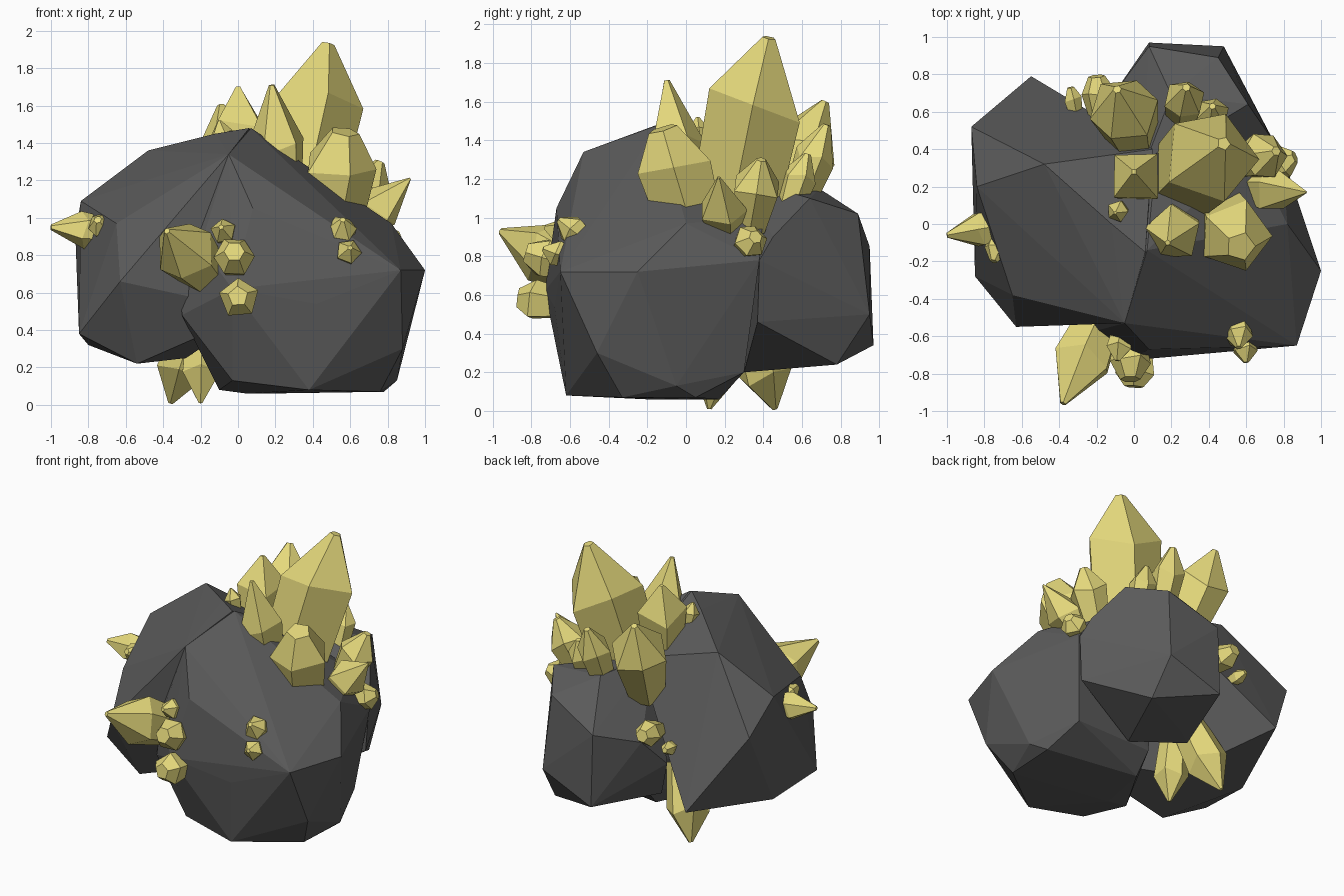
import bpy, bmesh, math
from mathutils import Vector

cube = bpy.data.objects.get("Cube")
if cube:
    bpy.data.objects.remove(cube, do_unlink=True)


def material(name, color):
    m = bpy.data.materials.new(name)
    m.use_nodes = True
    m.diffuse_color = color
    bsdf = m.node_tree.nodes["Principled BSDF"]
    bsdf.inputs["Base Color"].default_value = color
    bsdf.inputs["Roughness"].default_value = 0.8
    return m


STONE = material("dark stone", (0.105, 0.105, 0.105, 1))
YELLOW = material("yellow crystal", (0.78, 0.69, 0.2, 1))


def finish(bm, name, mat):
    bmesh.ops.recalc_face_normals(bm, faces=bm.faces[:])
    mesh = bpy.data.meshes.new(name)
    bm.to_mesh(mesh)
    bm.free()
    mesh.materials.append(mat)
    ob = bpy.data.objects.new(name, mesh)
    bpy.context.collection.objects.link(ob)
    return ob


def boulder(name, corners):
    """Faceted stone lump wrapped around a few corner points."""
    bm = bmesh.new()
    for c in corners:
        bm.verts.new(c)
    bmesh.ops.convex_hull(bm, input=bm.verts[:])
    loose = [v for v in bm.verts if not v.link_faces]
    bmesh.ops.delete(bm, geom=loose, context='VERTS')
    return finish(bm, name, STONE)


def crystal(name, base, tip, radius, sides=6, waist=0.55, turn=0.0, cap=0.14, foot=0.7):
    """Faceted gem: narrow foot, wide waist, blunt point."""
    base, tip = Vector(base), Vector(tip)
    axis = tip - base
    rot = Vector((0, 0, 1)).rotation_difference(axis)
    bm = bmesh.new()
    rings = []
    for t, r in ((0, foot), (waist, 1), (1, cap)):
        ring = []
        for i in range(sides):
            a = turn + math.tau * i / sides
            # alternate the waist height for a natural cut
            lift = 0.04 * (-1) ** i if t == waist else 0
            p = Vector((math.cos(a) * r * radius, math.sin(a) * r * radius,
                        (t + lift) * axis.length))
            ring.append(bm.verts.new(base + rot @ p))
        rings.append(ring)
    for lo, hi in zip(rings, rings[1:]):
        for i in range(sides):
            j = (i + 1) % sides
            bm.faces.new((lo[i], lo[j], hi[j], hi[i]))
    bm.faces.new(rings[0])
    bm.faces.new(rings[-1])
    return finish(bm, name, YELLOW)


# Rock: three overlapping lumps
boulder("rock_side_lump", [
    (.06, -.15, 1.48), (-.12, .0, 1.45), (-.48, .32, 1.36), (-.05, -.53, 1.34),
    (-.35, -.25, 1.19), (-.65, -.38, .97), (-.63, -.55, .66), (-.85, -.28, .38),
    (-.84, .2, 1.09), (-.87, .52, .92), (-.8, .15, .32), (-.55, .79, .4),
    (-.54, -.35, .22), (-.28, .1, .25), (.1, .4, 1.2), (.1, -.5, .5)])
boulder("rock_front_lump", [
    (.07, -.14, 1.48), (-.05, -.53, 1.34), (-.33, -.27, 1.16), (.08, -.67, 1.05),
    (.82, 0, .97), (1, -.25, .72), (.87, -.65, .72), (.86, -.52, .42),
    (.88, -.46, .3), (.42, -.68, .54), (-.03, -.73, .62), (-.1, -.2, .08),
    (-.03, -.55, .13), (.05, -.2, .06), (.38, -.62, .08), (.76, -.33, .07),
    (.78, .05, .07), (.85, -.05, .13), (.12, .17, .06), (.12, .29, .2),
    (.72, .3, .2), (.79, .38, .78), (-.3, -.5, .48), (-.2, -.57, .85),
    (.12, .38, 1.2), (.62, .4, 1.0)])
boulder("rock_back_lump", [
    (.08, .95, .85), (.45, .89, 1.02), (.08, .97, .34), (.5, .78, .24),
    (.48, .95, .5), (.61, .64, 1.1), (.74, .45, .9), (.2, .69, 1.15),
    (.05, .3, 1.2), (-.12, .68, .75), (.78, .38, .78), (.76, .37, .46),
    (-.2, .5, .55), (.3, .3, .2), (.03, .52, .27), (-.1, .42, .28)])

# Crown cluster on top
crystal("crown_main", (.28, .24, 1.0), (.48, .43, 1.93), .26, 5, .64, -.07, .14, .9)
crystal("crown_front", (.24, .0, 1.05), (.18, -.1, 1.71), .155, 5, .5, .4, .1)
crystal("crown_middle", (.03, .21, 1.1), (0, .28, 1.70), .165, 4, .65, math.pi / 4, .1)
crystal("crown_rear", (.0, .45, 1.0), (-.09, .72, 1.60), .19, 6, .6, .2, .12)
crystal("crown_blunt", (.49, .03, .96), (.57, -.12, 1.46), .2, 5, .62, 0, .4, .85)
crystal("crown_point", (.62, .2, .93), (.92, .17, 1.21), .13, 5, .4, .3, .05)
crystal("crown_side", (.6, .33, .95), (.76, .39, 1.3), .13, 6, .6, 0, .2)
crystal("crown_rear_small", (.25, .55, 1.0), (.28, .73, 1.48), .11, 6, .65, .3, .2)
crystal("crown_rear_tiny", (.42, .52, 1.0), (.42, .63, 1.33), .09, 6, .65, .3, .2)
crystal("crown_bud", (-.07, .08, 1.35), (-.1, .06, 1.52), .06, 5, .6)

# Front cluster
crystal("front_main", (-.16, -.45, .69), (-.38, -.96, .93), .17, 6, .55, .2, .1)
crystal("front_upper", (-.06, -.55, .9), (-.09, -.73, .95), .07, 5, .6, .3, .2)
crystal("front_middle", (-.02, -.6, .75), (-.02, -.83, .82), .11, 6, .6, 0, .5)
crystal("front_lower", (.02, -.62, .55), (.0, -.87, .58), .11, 5, .7, .3, .5)
crystal("front_side_upper", (.55, -.5, .87), (.56, -.66, .99), .08, 6, .6, 0, .2)
crystal("front_side_lower", (.58, -.58, .79), (.6, -.74, .84), .07, 5, .6, 0, .2)

# Scattered side, back and underside crystals
crystal("side_main", (-.66, .0, .92), (-1.0, -.06, .95), .1, 6, .5, .2, .15)
crystal("side_small", (-.71, -.05, .92), (-.75, -.2, .99), .07, 6, .6, 0, .3)
crystal("flank_small", (.72, .3, .85), (.86, .36, .9), .09, 6, .6, 0, .4)
crystal("back_main", (-.18, .58, .82), (-.2, .79, .86), .09, 6, .6, 0, .5)
crystal("back_small", (-.31, .58, .74), (-.34, .73, .77), .05, 5, .6, 0, .4)
crystal("under_main", (-.2, .31, .5), (-.36, .46, .01), .145, 6, .6, .2, .1, .8)
crystal("under_small", (-.19, .18, .45), (-.2, .12, .01), .115, 6, .6, .2, .1, .8)
